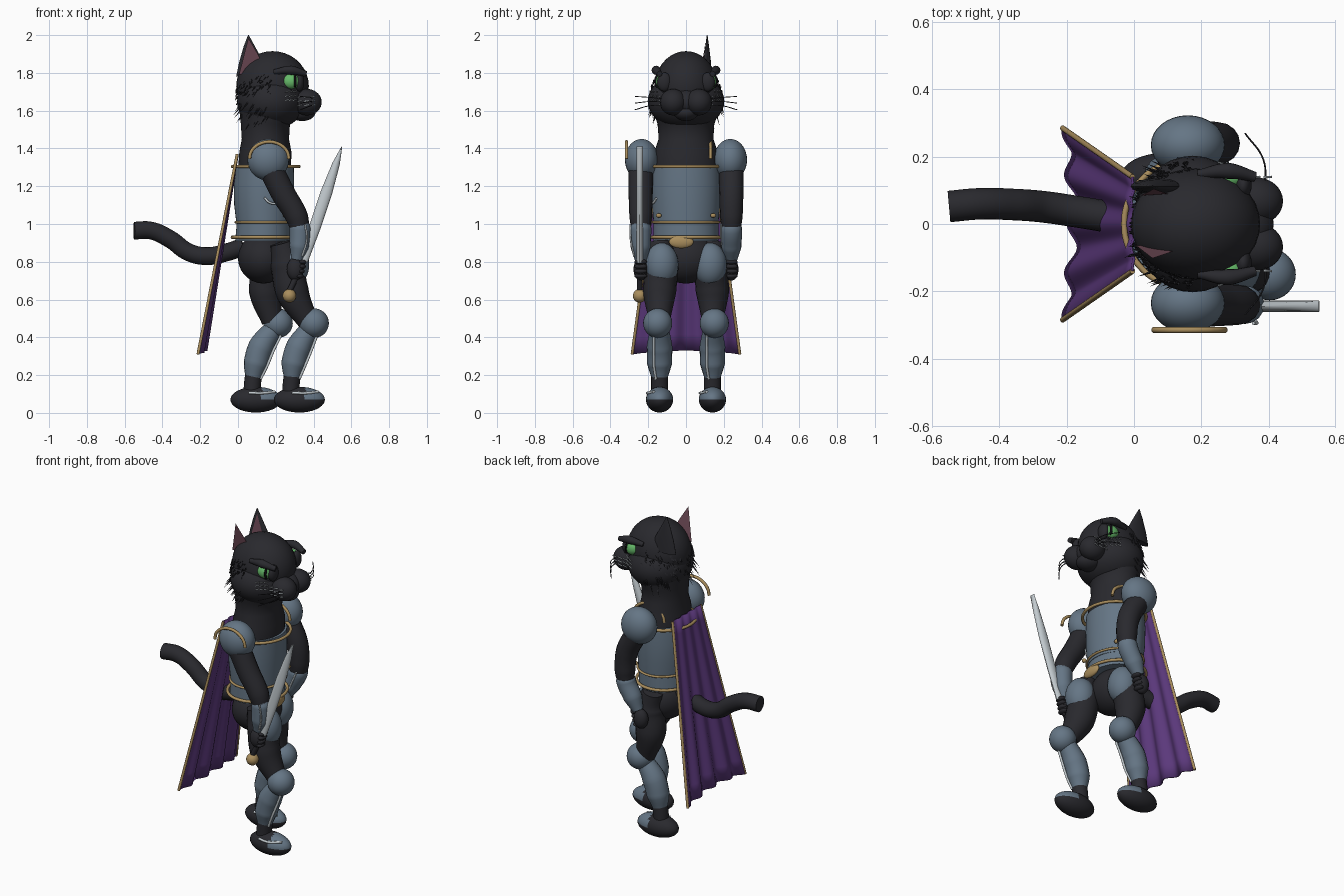
import bpy, bmesh, math, random
from mathutils import Vector, Matrix

cube = bpy.data.objects.get("Cube")
if cube:
    bpy.data.objects.remove(cube)
random.seed(4)


def material(name, r, g, b):
    m = bpy.data.materials.new(name)
    m.use_nodes = True
    m.diffuse_color = (r, g, b, 1)
    m.node_tree.nodes["Principled BSDF"].inputs["Base Color"].default_value = (r, g, b, 1)
    return m


fur = material("black fur", .022, .022, .027)
slate = material("slate armour", .13, .18, .235)
gold = material("gold trim", .4, .27, .11)
purple = material("purple cloth", .105, .04, .2)
green = material("green eye", .13, .48, .14)
pink = material("inner ear", .16, .07, .095)
silver = material("silver", .55, .6, .63)
ink = material("pupil black", .004, .004, .005)


def finish(name, mesh, mat, angle=50):
    mesh.materials.clear()
    mesh.materials.append(mat)
    mesh.shade_smooth()
    mesh.set_sharp_from_angle(angle=math.radians(angle))
    ob = bpy.data.objects.new(name, mesh)
    bpy.context.collection.objects.link(ob)
    return ob


def from_bmesh(name, bm, mat, angle=50):
    bmesh.ops.recalc_face_normals(bm, faces=bm.faces)
    mesh = bpy.data.meshes.new(name)
    bm.to_mesh(mesh)
    bm.free()
    return finish(name, mesh, mat, angle)


def ball(name, centre, radii, mat):
    bm = bmesh.new()
    bmesh.ops.create_uvsphere(bm, u_segments=32, v_segments=18, radius=1)
    bm.transform(Matrix.Translation(centre) @ Matrix.Diagonal((*radii, 1)))
    return from_bmesh(name, bm, mat)


def tube(name, points, radii, mat, cyclic=False, sides=6):
    """Smooth round tube; radii is one number or one per point."""
    if not isinstance(radii, (list, tuple)):
        radii = [radii] * len(points)
    cu = bpy.data.curves.new(name, "CURVE")
    cu.dimensions, cu.bevel_depth, cu.bevel_resolution = "3D", 1, sides
    cu.use_fill_caps, cu.resolution_u = True, 8
    sp = cu.splines.new("BEZIER")
    sp.bezier_points.add(len(points) - 1)
    sp.use_cyclic_u = cyclic
    for p, co, r in zip(sp.bezier_points, points, radii):
        p.co, p.radius = co, r
        p.handle_left_type = p.handle_right_type = "AUTO"
    tmp = bpy.data.objects.new(name + " path", cu)
    bpy.context.collection.objects.link(tmp)
    bpy.context.view_layer.update()
    mesh = bpy.data.meshes.new_from_object(
        tmp.evaluated_get(bpy.context.evaluated_depsgraph_get()))
    bpy.data.objects.remove(tmp)
    return finish(name, mesh, mat)


def loft(name, stations, mat, u=(1, 0, 0), v=(0, 1, 0), n=48):
    """Skin elliptical rings given as (centre, half u, half v)."""
    bm, rings = bmesh.new(), []
    for c, a, b in stations:
        rings.append([bm.verts.new(Vector(c) + Vector(u) * a * math.cos(k * math.tau / n)
                                   + Vector(v) * b * math.sin(k * math.tau / n)) for k in range(n)])
    for p, q in zip(rings, rings[1:]):
        for k in range(n):
            j = (k + 1) % n
            bm.faces.new((p[k], p[j], q[j], q[k]))
    bm.faces.new(rings[0])
    bm.faces.new(rings[-1])
    return from_bmesh(name, bm, mat, 35)


def band(name, x, z, rx, ry, r):
    pts = [(x + rx * math.cos(k * math.tau / 16), ry * math.sin(k * math.tau / 16), z) for k in range(16)]
    tube(name, pts, r, gold, True, 3)


# Torso, breastplate and belt
loft("neck", [((.14, 0, 1.28), .14, .172), ((.145, 0, 1.38), .138, .168), ((.145, 0, 1.45), .125, .145),
              ((.145, 0, 1.53), .13, .15), ((.175, 0, 1.62), .17, .185)], fur)
loft("breastplate", [((.14, 0, .99), .147, .17), ((.137, 0, 1.1), .157, .18),
                     ((.137, 0, 1.22), .16, .184), ((.14, 0, 1.31), .155, .18)], slate)
loft("waist", [((.135, 0, .91), .15, .172), ((.138, 0, 1.0), .145, .172)], slate)
ball("pelvis", (.135, 0, .82), (.135, .165, .135), fur)
band("collar_trim", .147, 1.305, .176, .186, .009)
band("waist_trim", .14, 1.01, .152, .175, .007)
band("belt", .135, .93, .165, .18, .009)
ball("buckle", (.295, -.025, .905), (.018, .065, .034), gold)
for y in (-.165, .165):
    ball("rivet", (.25, y * .87, 1.045), (.012, .015, .012), gold)
tube("breastplate_trim", [(.14, -.188, 1.14), (.165, -.187, 1.115), (.2, -.176, 1.11), (.23, -.158, 1.135)],
     .006, silver)

# Head and muzzle
ball("skull", (.183, 0, 1.73), (.192, .165, .185), fur)
ball("cheeks", (.175, 0, 1.65), (.18, .203, .15), fur)
ball("snout", (.33, 0, 1.645), (.085, .085, .07), fur)
ball("chin", (.34, 0, 1.59), (.07, .065, .045), fur)
for s, side in ((-1, "front"), (1, "back")):
    ball(side + "_muzzle_pad", (.365, s * .068, 1.645), (.078, .07, .07), fur)
    ball(side + "_eye", (.28, s * .135, 1.755), (.046, .032, .04), green)
    ball(side + "_pupil", (.302, s * .154, 1.755), (.009, .014, .034), ink)
    ball(side + "_eyelid", (.325, s * .115, 1.752), (.025, .038, .05), fur)
    tube(side + "_brow", [(.19, s * .148, 1.805), (.28, s * .158, 1.814), (.36, s * .14, 1.795)],
         [.013, .024, .015], fur)
    for k in range(3):
        dz = (k - 1) * .022
        tube(side + "_whisker", [(.39, s * .1, 1.645 + dz * .7), (.385, s * .19, 1.648 + dz),
                                 (.33, s * .27, 1.64 + dz * 1.6)], .0025, fur, sides=1)
        for x in (.315, .35, .385):
            tube(side + "_muzzle_mark", [(x, s * .139, 1.648 + dz), (x + .025, s * .14, 1.654 + dz)],
                 .0035, silver, sides=1)
        for x, y in ((.25, .183), (.27, .172), (.29, .155)):
            tube(side + "_cheek_mark", [(x, s * y, 1.675 + dz), (x + .022, s * (y - .005), 1.683 + dz)],
                 .0025, silver, sides=1)


def ear_plate(name, points):
    bm = bmesh.new()
    bm.faces.new([bm.verts.new(p) for p in points])
    from_bmesh(name, bm, pink)


# Ears: one pointed shell with lining, one thin leaf
loft("back_ear", [((.075, .112, 1.78), .085, .024), ((.07, .112, 1.86), .063, .02),
                  ((.06, .112, 1.94), .03, .01), ((.055, .112, 2.0), .002, .002)], fur, n=16)
ear_plate("back_ear_lining", [(.02, .085, 1.8), (.125, .088, 1.83), (.1, .09, 1.88), (.06, .104, 1.97)])
ear_plate("front_ear", [(x, -.065 - .2 * (z - 1.8), z) for x, z in
                        ((.005, 1.79), (.14, 1.82), (.105, 1.9), (.055, 1.985))])

# Fur spikes lying on the back of the head and longer tufts on the cheeks
bm = bmesh.new()
for k in range(330):
    a, h = random.uniform(.5, 1.5) * math.pi, random.uniform(-.8, .85)
    r = math.sqrt(1 - h * h)
    n = Vector((math.cos(a) * r, math.sin(a) * r, h))
    base = Vector((.175 + .18 * n.x, .19 * n.y * (1 - .12 * max(h, 0)), 1.69 + .19 * h))
    tuft = h < -.2 and abs(n.y) > .3 and k % 2
    length = random.uniform(.06, .1) if tuft else .025
    way = (n * (.3 if tuft else .1) + Vector((-.45, 0, -.75))).normalized()
    m = Matrix.Translation(base + way * length * .4) @ way.to_track_quat("Z", "Y").to_matrix().to_4x4()
    bmesh.ops.create_cone(bm, segments=4, radius1=.006, radius2=0, depth=length, matrix=m)
from_bmesh("fur_tufts", bm, fur)

# Arms: x positions run elbow top, elbow, forearm, wrist, hand
for s, side, bend in ((-1, "front", (.31, .33, .325, .312, .303)), (1, "back", (.255, .25, .2, .165, .145))):
    y = s * .24
    top, elbow, fore, wrist, hand = bend
    ball(side + "_pauldron", (.16, s * .235, 1.34), (.11, .088, .11), slate)
    ring_y = -.315 if s < 0 else .13
    tube(side + "_pauldron_trim", [(.165 - .105 * math.cos(k * math.pi / 8), ring_y,
                                    1.345 + .09 * math.sin(k * math.pi / 8)) for k in range(9)], .009, gold)
    tube(side + "_upper_arm", [(.18, y, 1.28), (.24, y, 1.16), (top, y, 1.04), (elbow, y, .97)],
         [.065, .064, .06, .05], fur)
    tube(side + "_forearm_plate", [(elbow, y, 1.04), (elbow, y, .98), (fore, y, .88), (wrist, y, .81)],
         [.03, .057, .054, .032], slate)
    ball(side + "_hand", (hand, y, .76), (.045, .038, .06), fur)
    for k in range(4):
        ball(side + "_finger", (hand + .04 - k * .006, y, .8 - k * .025), (.022, .034, .014), fur)
    tube(side + "_arm_trim", [(elbow + .025, y - .055, 1.0), (fore + .04, y - .053, .92),
                              (wrist + .028, y - .035, .83)], .005, silver)

# Sword held beside the front hand
foot, tip = Vector((.345, -.245, .8)), Vector((.55, -.245, 1.41))
across = (tip - foot).normalized().cross(Vector((0, 1, 0)))
loft("blade", [(foot.lerp(tip, t), w, .017) for t, w in
               ((0, .024), (.3, .031), (.6, .031), (.85, .02), (1, .002))], silver, across, n=16)
tube("grip", [foot, (.275, -.245, .65)], .015, fur)
ball("pommel", (.272, -.245, .62), (.036, .036, .036), gold)

# Legs: the front one strides forward
for s, side, hip, knee, ankle, sole in ((-1, "front", .23, .403, .28, .325), (1, "back", .13, .212, .075, .095)):
    y = s * .14
    tube(side + "_thigh", [(hip, y, .9), (hip + .03, s * .13, .79),
                           (hip * .55 + knee * .45 - .02, y, .64), (knee - .03, y, .48)],
         [.06, .09, .088, .055], fur, sides=8)
    ball(side + "_thigh_plate", (hip + .062, s * .128, .785), (.085, .088, .115), slate)
    ball(side + "_knee", (knee, y * 1.07, .475), (.078, .077, .078), slate)
    mid = knee * .35 + ankle * .65
    tube(side + "_greave", [(knee - .02, y, .45), (mid, y, .35), (mid - .028, y, .26), (ankle + .005, y, .18)],
         [.05, .068, .066, .042], slate)
    tube(side + "_ankle", [(ankle + .01, y, .22), (ankle, y, .13), (ankle, y, .07)], .045, fur)
    tube(side + "_greave_trim", [(knee + .015, y - .03, .41), (mid + .065, y - .03, .33),
                                 (mid + .032, y - .03, .25), (ankle + .045, y - .02, .18)], .007, silver)
    # Toe cap on the upper front of the shoe
    shoe = ball(side + "_foot", (sole, y, .07), (.135, .072, .068), fur)
    shoe.data.materials.append(slate)
    for f in shoe.data.polygons:
        if f.center.z > .065 and f.center.x > sole + .03:
            f.material_index = 1
    tube(side + "_foot_trim", [(sole - .04, y - .06, .107), (sole + .03, y - .064, .105), (sole + .1, y - .03, .112)],
         .007, silver)

# Tail
tube("tail", [(.03, .015, .88), (-.06, .02, .85), (-.16, .035, .83), (-.26, .05, .85),
              (-.36, .058, .92), (-.46, .06, .965), (-.55, .052, .965)], .047, fur, sides=8)


# Cape with folds that deepen toward the hem
def cape_point(s, t):
    bow = 1 - s * s
    x = -.004 + t * (-.208 + .032 * bow)
    x -= .016 * (.25 + .75 * t) * math.cos(4 * math.tau * s / 2) * min(1, 4 * (1 - abs(s)))
    return Vector((x, s * (.14 + .145 * t), 1.37 - 1.06 * t + .02 * bow * t))


bm = bmesh.new()
grid = [[bm.verts.new(cape_point(i / 32 - 1, j / 12)) for i in range(65)] for j in range(13)]
for a, b in zip(grid, grid[1:]):
    for i in range(64):
        bm.faces.new((a[i], a[i + 1], b[i + 1], b[i]))
cape = from_bmesh("cape", bm, purple)
solid = cape.modifiers.new("thickness", "SOLIDIFY")
solid.thickness, solid.offset = .008, 0
for s in (-1, 1):
    tube("cape_edge", [cape_point(s, t / 4) for t in range(5)], .008, gold)
